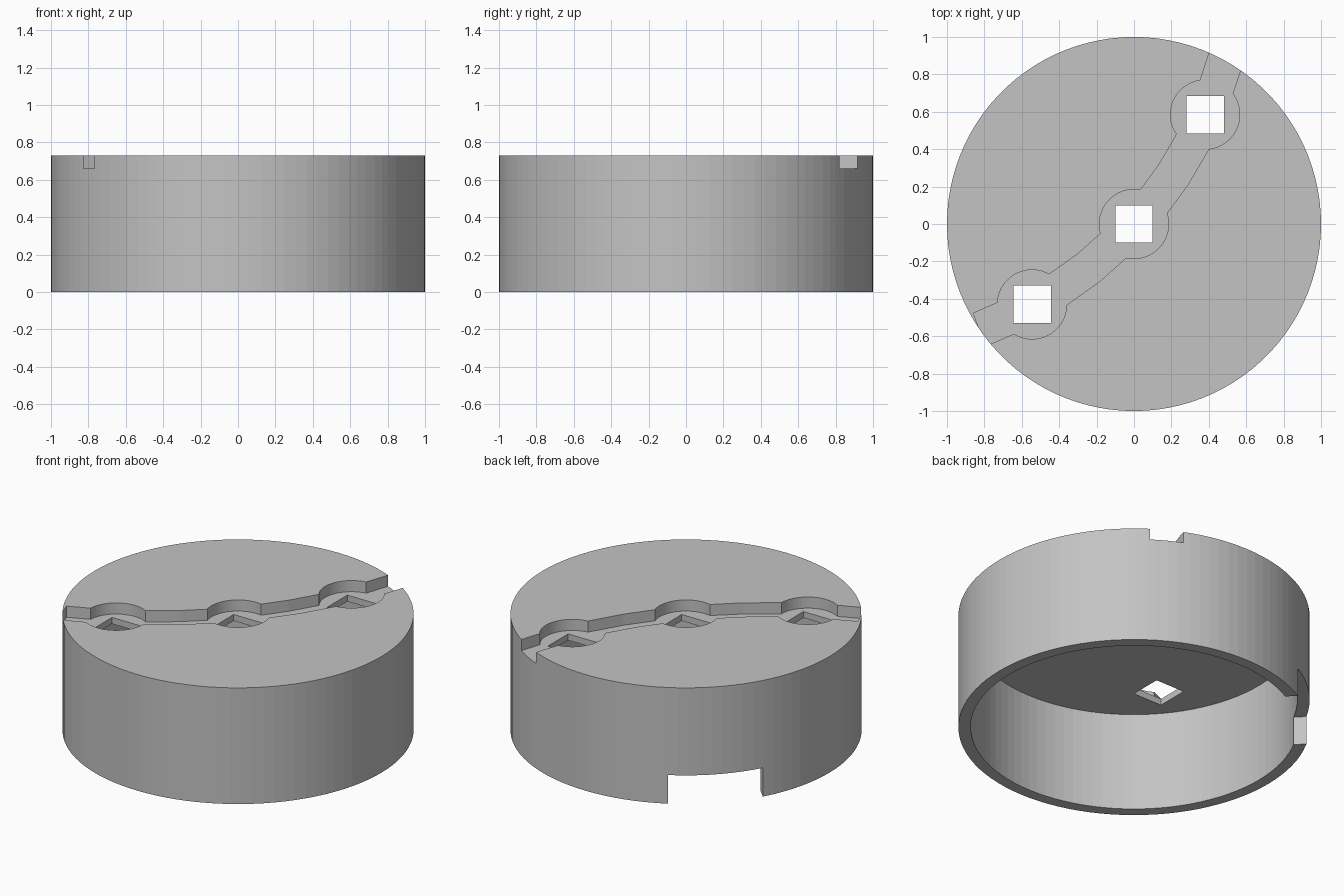
import bpy, bmesh
from math import cos, sin, radians, pi
from mathutils import Vector

cube = bpy.data.objects.get("Cube")
if cube:
    bpy.data.objects.remove(cube, do_unlink=True)

HEIGHT, GROOVE_Z, CEILING_Z = 0.73, 0.66, 0.62
SEATS = [(0.38, 0.585), (0, 0), (-0.545, -0.43)]

grey = bpy.data.materials.new("plain grey")
grey.use_nodes = True
grey.diffuse_color = (0.55, 0.55, 0.55, 1)
shader = next(n for n in grey.node_tree.nodes if n.type == "BSDF_PRINCIPLED")
shader.inputs["Base Color"].default_value = (0.55, 0.55, 0.55, 1)


def prism(name, outline, low, high):
    """Extrude a flat outline between two heights."""
    bm = bmesh.new()
    face = bm.faces.new([bm.verts.new((x, y, low)) for x, y in outline])
    top = bmesh.ops.extrude_face_region(bm, geom=[face])["geom"]
    moved = [v for v in top if isinstance(v, bmesh.types.BMVert)]
    bmesh.ops.translate(bm, verts=moved, vec=(0, 0, high - low))
    bmesh.ops.recalc_face_normals(bm, faces=bm.faces)
    mesh = bpy.data.meshes.new(name)
    bm.to_mesh(mesh)
    bm.free()
    mesh.materials.append(grey)
    obj = bpy.data.objects.new(name, mesh)
    bpy.context.collection.objects.link(obj)
    return obj


def circle(x, y, radius, sides):
    return [(x + radius * cos(2 * pi * i / sides), y + radius * sin(2 * pi * i / sides))
            for i in range(sides)]


def rectangle(x, y, width, depth, turn=0):
    a = radians(turn)
    corners = [(-width / 2, -depth / 2), (width / 2, -depth / 2),
               (width / 2, depth / 2), (-width / 2, depth / 2)]
    return [(x + u * cos(a) - v * sin(a), y + u * sin(a) + v * cos(a)) for u, v in corners]


def cut(body, cutter):
    """Subtract the cutter from the body and discard it."""
    mod = body.modifiers.new("cut", "BOOLEAN")
    mod.operation, mod.solver, mod.object = "DIFFERENCE", "EXACT", cutter
    bpy.context.view_layer.update()
    result = bpy.data.meshes.new_from_object(
        body.evaluated_get(bpy.context.evaluated_depsgraph_get()))
    body.modifiers.clear()
    body.data = result
    bpy.data.objects.remove(cutter, do_unlink=True)


# Round body with a hollow underside
body = prism("round_housing", circle(0, 0, 1, 100), 0, HEIGHT)
cut(body, prism("cavity", circle(0, 0, 0.93, 100), -0.2, CEILING_Z))

# Curved channel across the top
centre = Vector((-1.58, 1.442))
angles = [radians(-33.4 + 6 * i) for i in range(-6, 6)]
arc = lambda r, steps: [(centre.x + r * cos(a), centre.y + r * sin(a)) for a in steps]
channel = arc(2.05, angles) + arc(2.238, angles[::-1])
cut(body, prism("channel", channel, GROOVE_Z, HEIGHT + 0.2))

# Round recess and square through-hole at each seat
for x, y in SEATS:
    cut(body, prism("recess", circle(x, y, 0.185, 64), GROOVE_Z, HEIGHT + 0.2))
    cut(body, prism("square_hole", rectangle(x, y, 0.2, 0.2), 0.4, HEIGHT + 0.2))

# Notch in the lower rim
d = cos(pi / 4)
cut(body, prism("rim_notch", rectangle(-d, d, 0.5, 0.55, 135), -0.2, 0.18))
